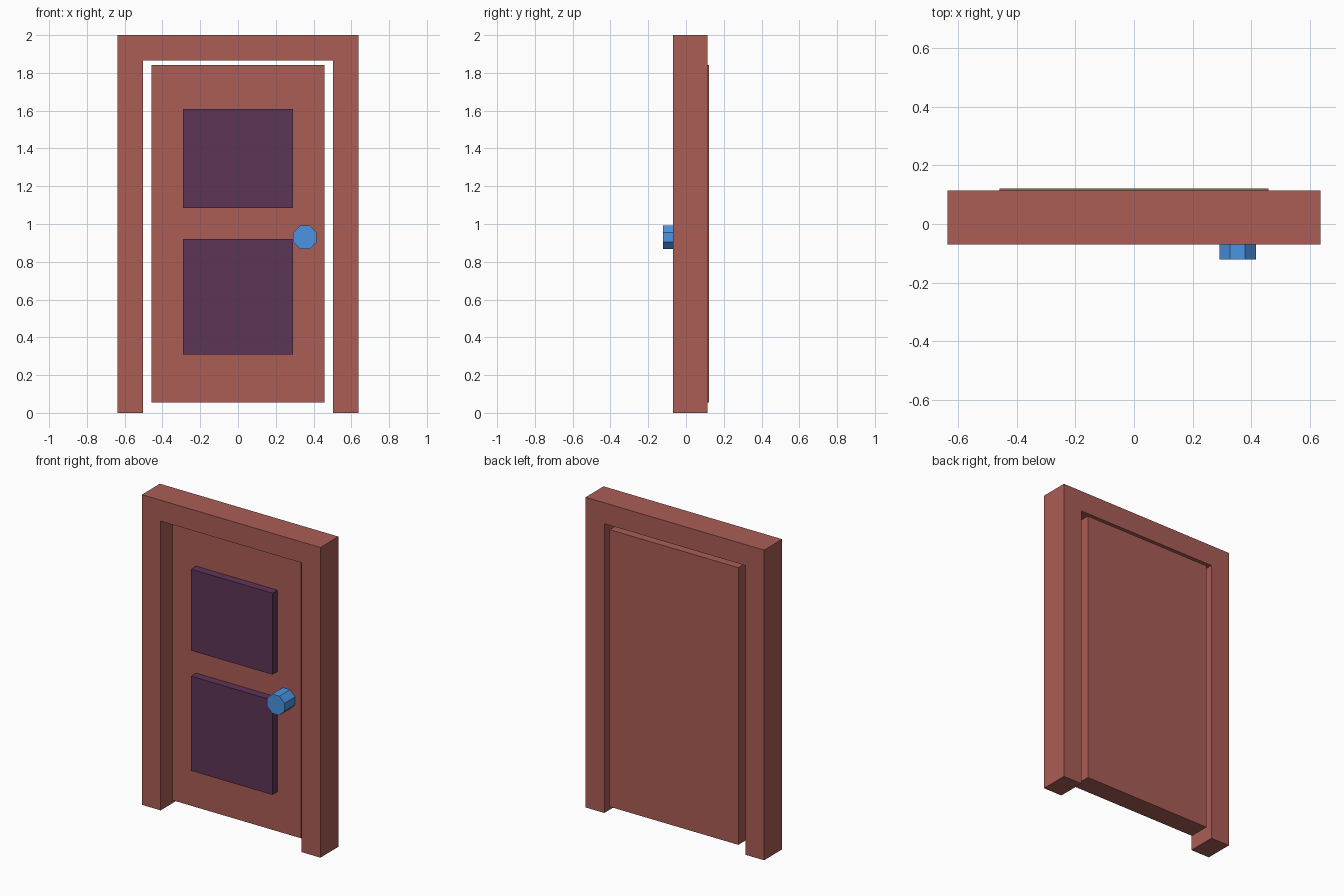
import bpy, bmesh
from math import pi
from mathutils import Matrix

if "Cube" in bpy.data.objects:
    bpy.data.objects.remove(bpy.data.objects["Cube"])


def material(name, rgb):
    m = bpy.data.materials.new(name)
    m.diffuse_color = (*rgb, 1)
    m.use_nodes = True
    m.node_tree.nodes["Principled BSDF"].inputs["Base Color"].default_value = m.diffuse_color
    return m


wood = material("red_wood", (0.40, 0.11, 0.09))
purple = material("purple_panel", (0.11, 0.035, 0.095))
blue = material("blue_knob", (0.07, 0.30, 0.76))


def finish(name, bm, mat):
    bmesh.ops.recalc_face_normals(bm, faces=bm.faces)
    me = bpy.data.meshes.new(name)
    bm.to_mesh(me)
    bm.free()
    me.materials.append(mat)
    ob = bpy.data.objects.new(name, me)
    bpy.context.collection.objects.link(ob)
    return ob


def extrude_profile(name, points, y0, y1, mat):
    """Extrude an x/z outline from y0 to y1."""
    bm = bmesh.new()
    face = bm.faces.new([bm.verts.new((x, y0, z)) for x, z in points])
    out = bmesh.ops.extrude_face_region(bm, geom=[face], use_keep_orig=True)
    verts = [v for v in out["geom"] if isinstance(v, bmesh.types.BMVert)]
    bmesh.ops.translate(bm, verts=verts, vec=(0, y1 - y0, 0))
    return finish(name, bm, mat)


def slab(name, half_width, z0, z1, y0, y1, mat):
    w = half_width
    return extrude_profile(name, [(-w, z0), (w, z0), (w, z1), (-w, z1)], y0, y1, mat)


# Frame: one arch-shaped outline, open at the floor
right = [(0.503, 1.865), (0.503, 0), (0.637, 0), (0.637, 2)]
left = [(-x, z) for x, z in reversed(right)]
extrude_profile("door_frame", right + left, -0.07, 0.114, wood)

# Door leaf, sticking out slightly at the back
DOOR_FRONT = -0.012
slab("door_leaf", 0.459, 0.055, 1.842, DOOR_FRONT, 0.122, wood)

# Raised panels
for name, z0, z1 in (("lower_panel", 0.31, 0.92), ("upper_panel", 1.085, 1.61)):
    slab(name, 0.29, z0, z1, -0.064, DOOR_FRONT + 0.01, purple)

# Octagonal knob with flat top
bm = bmesh.new()
y0, y1 = -0.121, DOOR_FRONT + 0.005
radius = 0.067
bmesh.ops.create_cone(
    bm, cap_ends=True, segments=8, radius1=radius, radius2=radius, depth=y1 - y0,
    matrix=Matrix.Translation((0.354, (y0 + y1) / 2, 0.93))
    @ Matrix.Rotation(pi / 2, 4, 'X') @ Matrix.Rotation(pi / 8, 4, 'Z'))
finish("door_knob", bm, blue)
